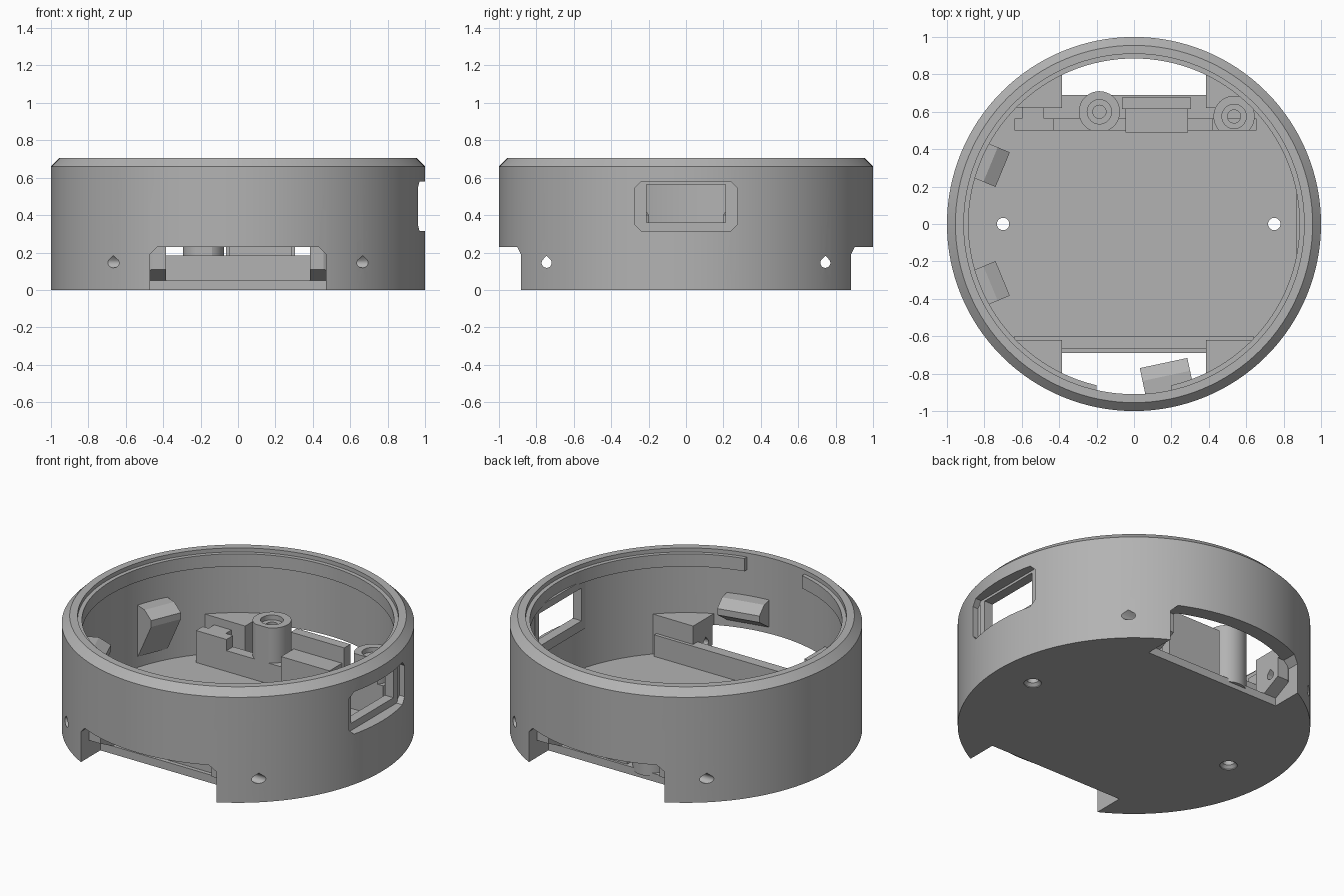
import bpy, bmesh, math
from mathutils import Matrix

if "Cube" in bpy.data.objects:
    bpy.data.objects.remove(bpy.data.objects["Cube"], do_unlink=True)

grey = bpy.data.materials.new("plain_grey")
grey.use_nodes = True
colour = (0.45, 0.45, 0.45, 1)
grey.diffuse_color = colour
grey.node_tree.nodes["Principled BSDF"].inputs["Base Color"].default_value = colour


def finish(name, bm):
    bmesh.ops.recalc_face_normals(bm, faces=bm.faces)
    mesh = bpy.data.meshes.new(name)
    bm.to_mesh(mesh)
    bm.free()
    mesh.materials.append(grey)
    ob = bpy.data.objects.new(name, mesh)
    bpy.context.collection.objects.link(ob)
    return ob


def prism(name, points, axis, start, end, turn=0):
    """Extrude a flat outline along an axis, then turn it about z."""
    place = {"x": lambda u, v: (start, u, v),
             "y": lambda u, v: (u, start, v),
             "z": lambda u, v: (u, v, start)}[axis]
    bm = bmesh.new()
    face = bm.faces.new([bm.verts.new(place(u, v)) for u, v in points])
    moved = bmesh.ops.extrude_face_region(bm, geom=[face])["geom"]
    step = [(end - start) * (a == axis) for a in "xyz"]
    bmesh.ops.translate(bm, vec=step, verts=[g for g in moved if isinstance(g, bmesh.types.BMVert)])
    bm.transform(Matrix.Rotation(math.radians(turn), 4, "Z"))
    return finish(name, bm)


def box(name, x, y, z, turn=0):
    outline = [(x[0], y[0]), (x[1], y[0]), (x[1], y[1]), (x[0], y[1])]
    return prism(name, outline, "z", z[0], z[1], turn)


def lathe(name, profile, centre=(0, 0), steps=128):
    bm = bmesh.new()
    verts = [bm.verts.new((r, 0, z)) for r, z in profile]
    edges = [bm.edges.new((v, verts[i - 1])) for i, v in enumerate(verts)]
    bmesh.ops.spin(bm, geom=verts + edges, cent=(0, 0, 0), axis=(0, 0, 1),
                   angle=math.tau, steps=steps, use_merge=True)
    bmesh.ops.remove_doubles(bm, verts=bm.verts, dist=0.0001)
    bmesh.ops.translate(bm, vec=(*centre, 0), verts=bm.verts)
    return finish(name, bm)


def cut(ob, *cutters):
    bpy.context.view_layer.objects.active = ob
    for c in cutters:
        mod = ob.modifiers.new("cut", "BOOLEAN")
        mod.operation, mod.solver, mod.object = "DIFFERENCE", "EXACT", c
        bpy.ops.object.modifier_apply(modifier=mod.name)
        bpy.data.objects.remove(c, do_unlink=True)


def smooth(ob):
    bpy.ops.object.select_all(action="DESELECT")
    ob.select_set(True)
    bpy.context.view_layer.objects.active = ob
    bpy.ops.object.shade_smooth_by_angle(angle=math.radians(25))


def cross_hole(side):
    """Teardrop bore running along x."""
    arc = [math.radians(a) for a in range(150, 391, 20)]
    pts = [(side * 0.745 + 0.027 * math.cos(a), 0.145 + 0.027 * math.sin(a)) for a in arc]
    return prism("bore", pts + [(side * 0.745, 0.183)], "x", -1.2, 1.2)


# Round cup with a chamfered rim
housing = lathe("housing", [(0, 0), (1, 0), (1, 0.66), (0.955, 0.705),
                            (0.91, 0.705), (0.91, 0.05), (0, 0.05)])

# Flat pad behind the side window
pad = box("window_pad", (0.87, 0.93), (-0.25, 0.25), (0.3, 0.61))

# Side window: chamfered recess and through opening
recess = [(-0.275, 0.35), (-0.24, 0.315), (0.24, 0.315), (0.275, 0.35),
          (0.275, 0.545), (0.24, 0.58), (-0.24, 0.58), (-0.275, 0.545)]
cut(housing, prism("recess", recess, "x", 0.925, 1.2))
for part in (housing, pad):
    cut(part, box("opening", (0.8, 1.2), (-0.21, 0.21), (0.36, 0.565)))

# Front and back openings in the wall and floor, with cross bores
arch = [(-0.47, -0.1), (0.47, -0.1), (0.47, 0.19), (0.43, 0.23), (-0.43, 0.23), (-0.47, 0.19)]
for side in (-1, 1):
    cut(housing, prism("arch", arch, "y", side * 0.69, side * 1.2), cross_hole(side))

# Cable slot at the front
cut(housing, box("slot", (0.8, 1.1), (-0.085, 0.085), (0.37, 0.455), turn=237))

# Countersunk floor holes
for x in (-0.7, 0.75):
    cut(housing, lathe("floor_hole", [(0, -0.1), (0.05, -0.1), (0.05, 0.005), (0.033, 0.022),
                                      (0.033, 0.1), (0, 0.1)], (x, 0), 32))
smooth(housing)

# Locking ridge inside the rim, open at the front
ridge = lathe("locking_ridge", [(0.885, 0.6), (0.93, 0.6), (0.93, 0.68), (0.885, 0.68)])
cut(ridge, box("gap", (-0.2, 0.2), (-1, -0.8), (0.5, 0.8)))
smooth(ridge)

# Four corner blocks filling the wall beside the openings
for sx in (-1, 1):
    for sy in (-1, 1):
        angles = [math.radians(a) for a in range(42, 67, 3)]
        arc = [(sx * 0.93 * math.cos(a), sy * 0.93 * math.sin(a)) for a in angles]
        foot = [(sx * 0.385, sy * 0.62)] + arc + [(sx * 0.385, sy * 0.846)]
        foot = [p for p in foot if abs(p[0]) >= 0.385]
        block = prism("corner_block", foot, "z", 0.03, 0.3)
        under = [(sy * y, z) for y, z in [(0.69, -0.1), (0.69, 0.05), (0.81, 0.11),
                                          (0.81, 0.23), (1.1, 0.23), (1.1, -0.1)]]
        cut(block, prism("under", under, "x", -0.47, 0.47), cross_hole(sy))

# Low walls along the floor edges
box("front_wall", (-0.64, 0.64), (-0.665, -0.6), (0.03, 0.185))
box("back_wall", (-0.64, 0.65), (0.5, 0.565), (0.03, 0.18))
box("back_wall_end_right", (-0.64, -0.43), (0.5, 0.565), (0.1, 0.25))
box("back_wall_tab_right", (-0.6, -0.48), (0.56, 0.63), (0.03, 0.25))
box("back_wall_end_left", (0.42, 0.655), (0.5, 0.565), (0.1, 0.25))

# Connector holder between the posts
box("holder_plate", (-0.065, 0.305), (0.615, 0.675), (0.03, 0.35))
box("holder_base", (-0.045, 0.29), (0.49, 0.62), (0.03, 0.25))

# Screw posts with stepped bores, flattened at the wall
for x, y in ((-0.185, 0.6), (0.535, 0.575)):
    post = lathe("screw_post", [(0, 0.03), (0.11, 0.03), (0.11, 0.4), (0.065, 0.4),
                                (0.065, 0.37), (0.035, 0.37), (0.035, 0.12), (0, 0.12)], (x, y), 48)
    cut(post, box("flat", (x - 0.2, x + 0.2), (0.3, 0.5), (-0.1, 0.6)))
    smooth(post)

# Brackets on the inner wall: two tall ones and a short one
for angle, half, foot in ((157.5, 0.1, 0.12), (202.5, 0.1, 0.12), (282, 0.13, 0.27)):
    profile = [(0.93, 0.44), (0.83, 0.44), (0.76, 0.4), (0.76, 0.36), (0.9, foot), (0.93, foot)]
    prism("wall_bracket", profile, "y", -half, half, turn=angle)
